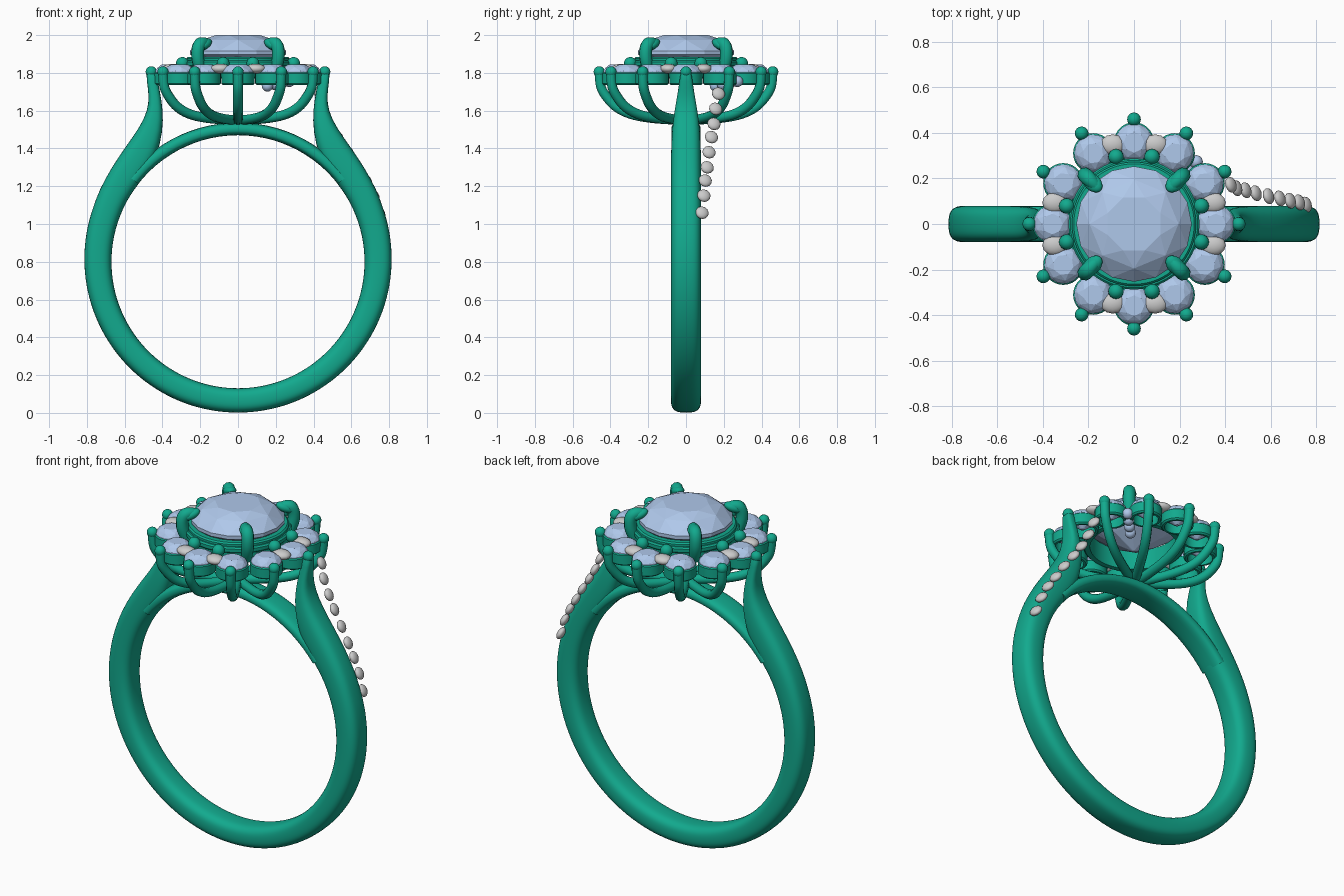
import bpy, bmesh
from math import sin, cos, pi, radians, copysign
from mathutils import Vector

if "Cube" in bpy.data.objects:
    bpy.data.objects.remove(bpy.data.objects["Cube"])


def material(name, color):
    m = bpy.data.materials.new(name)
    m.diffuse_color = color
    m.use_nodes = True
    m.node_tree.nodes["Principled BSDF"].inputs["Base Color"].default_value = m.diffuse_color
    return m


METAL = material("metal_green", (0.006, 0.40, 0.27, 1))
GEM = material("gem_blue", (0.43, 0.58, 0.83, 1))


def finish(bm, name, mat=None, smooth=True, angle=40):
    bmesh.ops.recalc_face_normals(bm, faces=bm.faces)
    me = bpy.data.meshes.new(name)
    bm.to_mesh(me)
    bm.free()
    ob = bpy.data.objects.new(name, me)
    bpy.context.collection.objects.link(ob)
    if mat:
        me.materials.append(mat)
    if smooth:
        bpy.ops.object.select_all(action='DESELECT')
        ob.select_set(True)
        bpy.context.view_layer.objects.active = ob
        bpy.ops.object.shade_smooth_by_angle(angle=radians(angle))
    return ob


def sweep(name, stations, n=24):
    """Rounded section swept through (outer xz, inner xz, half width) stations."""
    bm = bmesh.new()
    rings = []
    for o, i, w in stations:
        o, i = Vector((o[0], 0, o[1])), Vector((i[0], 0, i[1]))
        mid, half = (o + i) / 2, (o - i) / 2
        ring = []
        for k in range(n):
            c, s = cos(2 * pi * k / n), sin(2 * pi * k / n)
            a = copysign(abs(c) ** 0.75, c)
            b = copysign(abs(s) ** 0.65, s)
            ring.append(bm.verts.new(mid + half * a + Vector((0, w * b, 0))))
        rings.append(ring)
    for r, q in zip(rings, rings[1:]):
        for k in range(n):
            bm.faces.new((r[k], r[(k + 1) % n], q[(k + 1) % n], q[k]))
    bm.faces.new(rings[0])
    bm.faces.new(rings[-1])
    return finish(bm, name, METAL, angle=60)


def wire(name, pts, depth):
    """Tapered round wire through (x, y, z, radius factor) points, as a mesh."""
    cu = bpy.data.curves.new(name, 'CURVE')
    cu.dimensions = '3D'
    cu.bevel_depth = depth
    cu.bevel_resolution = 3
    cu.use_fill_caps = True
    cu.resolution_u = 6
    sp = cu.splines.new('NURBS')
    sp.points.add(len(pts) - 1)
    for p, (x, y, z, r) in zip(sp.points, pts):
        p.co = (x, y, z, 1)
        p.radius = r
    sp.use_endpoint_u = True
    sp.order_u = 3
    ob = bpy.data.objects.new(name, cu)
    bpy.context.collection.objects.link(ob)
    cu.materials.append(METAL)
    bpy.ops.object.select_all(action='DESELECT')
    ob.select_set(True)
    bpy.context.view_layer.objects.active = ob
    bpy.ops.object.convert(target='MESH')
    bpy.ops.object.shade_smooth_by_angle(angle=radians(60))


def bead(name, loc, scale, mat=None, axis=(0, 0, 1), seg=16):
    bm = bmesh.new()
    bmesh.ops.create_uvsphere(bm, u_segments=seg, v_segments=10, radius=1)
    rot = Vector(axis).to_track_quat('Z', 'Y')
    for v in bm.verts:
        v.co = rot @ Vector(a * b for a, b in zip(v.co, scale)) + Vector(loc)
    finish(bm, name, mat)


def tube(name, loc, r_out, r_in, z0, z1, n=40):
    bm = bmesh.new()
    b = 0.008
    prof = [(r_out - b, z0), (r_out, z0 + b), (r_out, z1 - b), (r_out - b, z1), (r_in, z1), (r_in, z0)]
    rings = [[bm.verts.new((loc[0] + r * cos(2 * pi * k / n), loc[1] + r * sin(2 * pi * k / n), z))
              for k in range(n)] for r, z in prof]
    for j in range(len(prof)):
        p, q = rings[j], rings[(j + 1) % len(prof)]
        for k in range(n):
            bm.faces.new((p[k], p[(k + 1) % n], q[(k + 1) % n], q[k]))
    finish(bm, name, METAL)


def gem(name, loc, levels, turn=0.0, mat=GEM):
    """Faceted stone: hull of (radius, z, sides, half-step offset) rings."""
    bm = bmesh.new()
    for r, z, n, off in levels:
        for k in range(n):
            a = 2 * pi * (k + off) / n + turn
            bm.verts.new((loc[0] + r * cos(a), loc[1] + r * sin(a), loc[2] + z))
    bmesh.ops.convex_hull(bm, input=bm.verts)
    finish(bm, name, mat, smooth=False)


def polar(r, deg):
    return r * cos(radians(deg)), r * sin(radians(deg))


# band with rising shoulders, one continuous sweep
right = []
for a in range(-90, 21, 5):
    c, s = cos(radians(a)), sin(radians(a))
    right.append(((0.815 * c, 0.815 + 0.815 * s), (0.67 * c, 0.80 + 0.67 * s), 0.08))
right += [((0.735, 1.18), (0.592, 1.12), 0.08), ((0.67, 1.30), (0.53, 1.21), 0.08),
          ((0.595, 1.41), (0.455, 1.30), 0.08), ((0.522, 1.51), (0.41, 1.42), 0.077),
          ((0.478, 1.60), (0.393, 1.55), 0.065), ((0.471, 1.68), (0.405, 1.66), 0.048),
          ((0.484, 1.76), (0.425, 1.76), 0.034), ((0.486, 1.815), (0.432, 1.815), 0.028)]
left = [((-o[0], o[1]), (-i[0], i[1]), w) for o, i, w in right[1:]]
band = sweep("band_and_shoulders", left[::-1] + right)
sub = band.modifiers.new("smooth", 'SUBSURF')
sub.levels = sub.render_levels = 1

# bridge closing the finger hole under the head
sweep("bridge", [((0.737 * cos(radians(a)), 0.80 + 0.737 * sin(radians(a))),
                  (0.67 * cos(radians(a)), 0.80 + 0.67 * sin(radians(a))), 0.078)
                 for a in range(38, 143, 4)])

# small stones, their cups and the basket wires
for k in range(12):
    ang = 30 * k
    x, y = polar(0.358, ang)
    tube(f"halo_cup_{k}", (x, y), 0.088, 0.068, 1.735, 1.805, 28)
    gem(f"halo_stone_{k}", (x, y, 1.81),
        [(0.045, 0.035, 8, 0), (0.07, 0.02, 8, 0.5), (0.083, 0.0, 16, 0),
         (0.083, -0.008, 16, 0), (0.01, -0.065, 8, 0)], radians(ang))
    if k % 6:
        path = [(0.03, 1.55, 1), (0.2, 1.555, 1), (0.36, 1.60, 1),
                (0.445, 1.70, 1), (0.458, 1.76, 1), (0.459, 1.81, 1)]
        wire(f"basket_wire_{k}", [(*polar(r, ang), z, f) for r, z, f in path], 0.026)
    bead(f"prong_tip_{k}", (*polar(0.459, ang), 1.805), (0.03, 0.03, 0.03), METAL)

# grey accents and metal beads either side of the four axis stones
for q in range(4):
    for d in (-1, 1):
        ang = 90 * q + 15 * d
        bead(f"accent_stone_{q}_{d}", (*polar(0.36, ang), 1.822), (0.055, 0.045, 0.026),
             None, seg=12)
        bead(f"halo_bead_{q}_{d}", (*polar(0.305, ang), 1.85), (0.034, 0.034, 0.034), METAL)

# central setting
tube("centre_bezel", (0, 0), 0.272, 0.235, 1.77, 1.885, 64)
tube("centre_collar", (0, 0), 0.287, 0.25, 1.83, 1.865, 64)
gem("centre_stone", (0, 0, 1.905),
    [(0.125, 0.095, 8, 0), (0.195, 0.07, 8, 0.5), (0.253, 0.012, 16, 0), (0.253, -0.008, 16, 0),
     (0.14, -0.09, 8, 0.5), (0.01, -0.16, 8, 0)], radians(22.5))
for k in range(4):
    ang = 45 + 90 * k
    path = [(0.27, 1.79, 0.8), (0.30, 1.85, 1), (0.305, 1.93, 1), (0.275, 1.965, 1), (0.23, 1.957, 0.7)]
    wire(f"claw_{k}", [(*polar(r, ang), z, f) for r, z, f in path], 0.034)
    d = polar(1, ang)
    bead(f"claw_tip_{k}", (*polar(0.258, ang), 1.95), (0.036, 0.027, 0.055), METAL,
         (-d[0], -d[1], 0.45))

# line of grey stones along one shoulder, on the rear right only
side = [(0.755, 0.085, 1.06), (0.725, 0.095, 1.15), (0.685, 0.102, 1.23), (0.64, 0.112, 1.30),
        (0.59, 0.122, 1.38), (0.535, 0.135, 1.46), (0.49, 0.148, 1.53), (0.45, 0.157, 1.61),
        (0.425, 0.172, 1.69)]
for k, p in enumerate(side):
    bead(f"shoulder_stone_{k}", p, (0.036, 0.036, 0.02), None, (0.85, 0.25, 0.45), seg=12)

# short row of blue beads under the halo
for k in range(4):
    bead(f"under_bead_{k}", (*polar(0.385 - 0.055 * k, 45), 1.755 - 0.008 * k),
         (0.03, 0.03, 0.03), GEM, seg=12)
